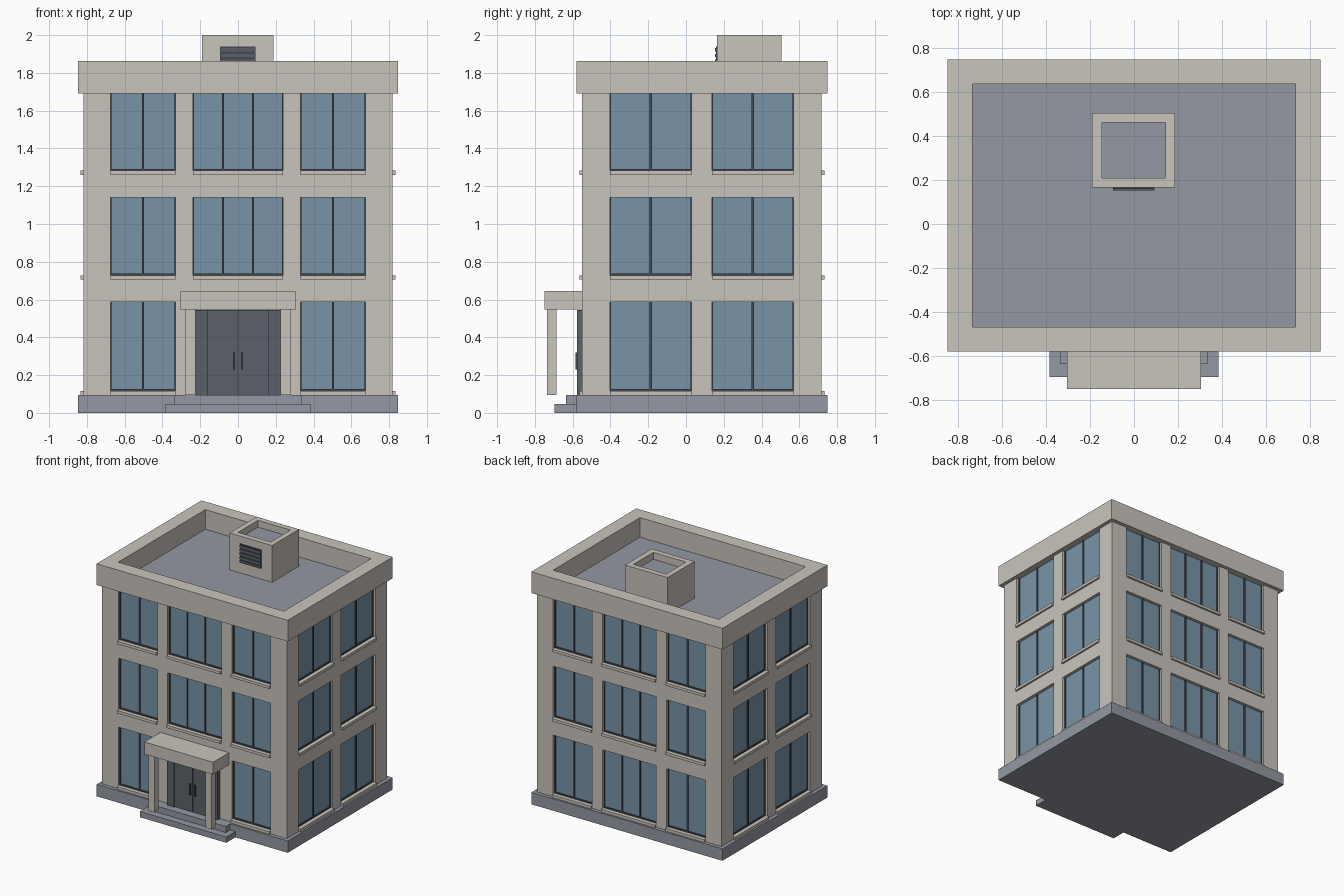
import bpy, bmesh
from mathutils import Vector

if "Cube" in bpy.data.objects:
    bpy.data.objects.remove(bpy.data.objects["Cube"])


def material(name, r, g, b):
    m = bpy.data.materials.new(name)
    m.diffuse_color = (r, g, b, 1)
    m.use_nodes = True
    m.node_tree.nodes["Principled BSDF"].inputs["Base Color"].default_value = m.diffuse_color
    return m


BEIGE = material("beige stone", 0.584, 0.552, 0.503)
GRAY = material("gray concrete", 0.296, 0.314, 0.362)
GLASS = material("blue glass", 0.191, 0.296, 0.392)
DARK = material("dark metal", 0.107, 0.119, 0.141)
FRAME = material("window frame", 0.06, 0.07, 0.085)


def boxes(name, mat, items):
    """One object made of boxes given as (x0, x1, y0, y1, z0, z1)."""
    bm = bmesh.new()
    for x0, x1, y0, y1, z0, z1 in items:
        verts = bmesh.ops.create_cube(bm, size=1)["verts"]
        for v in verts:
            v.co = Vector((x1 if v.co.x > 0 else x0,
                           y1 if v.co.y > 0 else y0,
                           z1 if v.co.z > 0 else z0))
    me = bpy.data.meshes.new(name)
    bm.to_mesh(me)
    bm.free()
    me.materials.append(mat)
    ob = bpy.data.objects.new(name, me)
    bpy.context.collection.objects.link(ob)
    return ob


def ring(x0, x1, y0, y1, t, z0, z1):
    """Four boxes forming a rectangular rim of thickness t."""
    return [(x0, x1, y0, y0 + t, z0, z1), (x0, x1, y1 - t, y1, z0, z1),
            (x0, x0 + t, y0 + t, y1 - t, z0, z1), (x1 - t, x1, y0 + t, y1 - t, z0, z1)]


X, YF, YB = 0.818, -0.55, 0.718        # outer wall planes
Z0, Z1 = 0.095, 1.692                  # wall bottom and top
D = 0.025                              # window recess
FLOORS = [(0.095, 0.588), (0.705, 1.14), (1.26, Z1)]
LONG = [(-0.675, -0.33, 2), (-0.238, 0.238, 3), (0.33, 0.675, 2)]
SHORT = [(-0.402, 0.03, 2), (0.138, 0.57, 2)]

# Base and glass core
boxes("base", GRAY, [(-0.847, 0.847, -0.58, 0.748, 0, Z0)])
boxes("glass_core", GLASS, [(-X + D, X - D, YF + D, YB - D, Z0, Z1)])


def wall(name, place, lo, hi, bays, skip_door=False):
    """Piers, spandrels, sills and mullions; place(u0,u1,out0,out1,z0,z1) maps to a box."""
    stone, sills, bars = [], [], []
    edges = [lo] + [e for b in bays for e in b[:2]] + [hi]
    for a, b in zip(edges[::2], edges[1::2]):
        stone.append(place(a, b, -D, 0, Z0, Z1))
    for i, (a, b, panes) in enumerate(bays):
        for (_, low), (high, _) in zip(FLOORS, FLOORS[1:]):
            stone.append(place(a, b, -D, 0, low, high))
        for f, (zb, zt) in enumerate(FLOORS):
            if skip_door and i == 1 and f == 0:
                stone.append(place(a, b, -D, 0, zb, zt))
                continue
            sills.append(place(a, b, -D, 0.015, zb, zb + 0.022))
            bars.append(place(a, b, -D, -D + 0.008, zb + 0.022, zb + 0.032))
            for k in range(panes + 1):
                u = a + (b - a) * k / panes
                u0, u1 = max(a, u - 0.006), min(b, u + 0.006)
                bars.append(place(u0, u1, -D, -D + 0.008, zb + 0.032, zt))
    boxes(name + "_wall", BEIGE, stone)
    boxes(name + "_sills", BEIGE, sills)
    boxes(name + "_mullions", FRAME, bars)


# Four walls
wall("front", lambda a, b, o, p, c, d: (a, b, YF - p, YF - o, c, d), -X, X, LONG, True)
wall("back", lambda a, b, o, p, c, d: (a, b, YB + o, YB + p, c, d), -X, X, LONG)
wall("right", lambda a, b, o, p, c, d: (X + o, X + p, a, b, c, d), YF + D, YB - D, SHORT)
wall("left", lambda a, b, o, p, c, d: (-X - p, -X - o, a, b, c, d), YF + D, YB - D, SHORT)

# Roof and parapet
boxes("parapet", BEIGE, ring(-0.847, 0.847, -0.58, 0.748, 0.113, Z1, 1.862))
boxes("roof_deck", GRAY, [(-0.734, 0.734, -0.467, 0.635, Z1 - 0.01, 1.705)])

# Rooftop stair housing with louvred vent
boxes("roof_housing", BEIGE, [(-0.19, 0.187, 0.165, 0.505, 1.70, 1.94)])
boxes("housing_rim", BEIGE, ring(-0.19, 0.187, 0.165, 0.505, 0.044, 1.94, 2.0))
boxes("housing_deck", GRAY, [(-0.146, 0.143, 0.209, 0.461, 1.935, 1.945)])
boxes("vent_panel", FRAME, [(-0.095, 0.092, 0.160, 0.166, 1.79, 1.94)])
boxes("vent_slats", DARK, [(-0.095, 0.092, 0.153, 0.161, 1.793 + i * 0.03, 1.811 + i * 0.03)
                           for i in range(5)])

# Entrance: steps, canopy, posts and double door
boxes("lower_step", GRAY, [(-0.383, 0.383, -0.695, -0.57, 0, 0.046)])
boxes("upper_step", GRAY, [(-0.337, 0.337, -0.635, -0.57, 0, Z0)])
boxes("canopy", BEIGE, [(-0.304, 0.304, -0.75, YF, 0.547, 0.645)])
boxes("canopy_posts", BEIGE, [(s * 0.253 - 0.027, s * 0.253 + 0.027, -0.735, -0.685, Z0, 0.547)
                              for s in (-1, 1)])
boxes("door_frame", DARK, [(-0.225, -0.162, -0.578, YF, Z0, 0.546),
                           (0.162, 0.225, -0.578, YF, Z0, 0.546)])
boxes("door_leaves", DARK, [(-0.162, -0.003, -0.57, YF, Z0, 0.546),
                            (0.003, 0.162, -0.57, YF, Z0, 0.546)])
boxes("door_gap", FRAME, [(-0.003, 0.003, -0.565, YF, Z0, 0.546)])
boxes("door_handles", FRAME, [(s * 0.022 - 0.005, s * 0.022 + 0.005, -0.584, -0.57, 0.23, 0.32)
                              for s in (-1, 1)])
